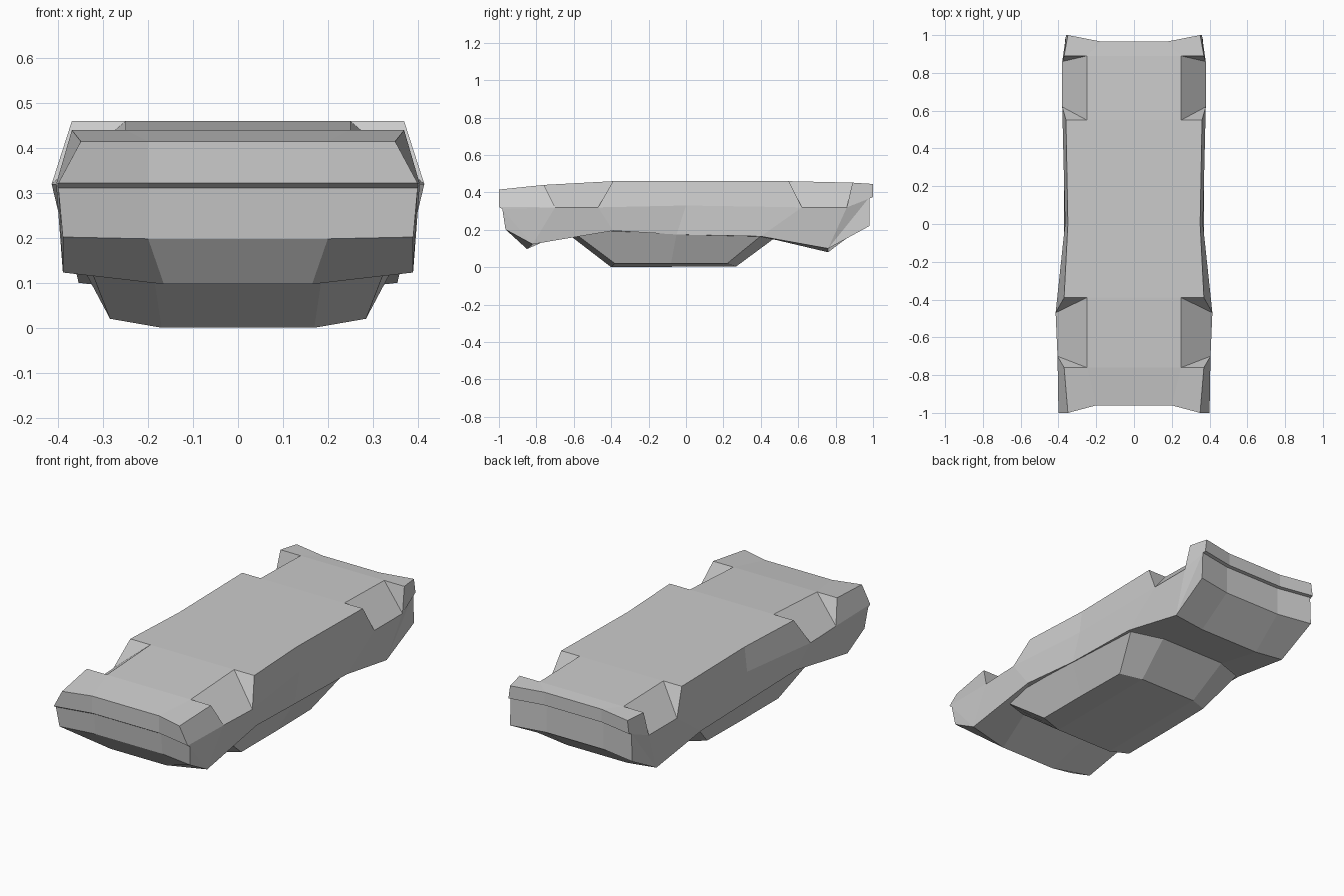
import bpy
import bmesh
from mathutils import Matrix

if "Cube" in bpy.data.objects:
    bpy.data.objects.remove(bpy.data.objects["Cube"], do_unlink=True)

grey = bpy.data.materials.new("plain grey")
grey.use_nodes = True
grey.diffuse_color = (0.6, 0.6, 0.6, 1)
grey.node_tree.nodes["Principled BSDF"].inputs["Base Color"].default_value = grey.diffuse_color


def finish(bm, name):
    """Mirror the half shell across x, close it and make the object."""
    bmesh.ops.mirror(bm, geom=bm.verts[:] + bm.edges[:] + bm.faces[:],
                     matrix=Matrix.Identity(4), axis='X', merge_dist=0.001)
    bmesh.ops.remove_doubles(bm, verts=bm.verts[:], dist=0.0005)
    bmesh.ops.recalc_face_normals(bm, faces=bm.faces[:])
    mesh = bpy.data.meshes.new(name)
    bm.to_mesh(mesh)
    bm.free()
    mesh.materials.append(grey)
    obj = bpy.data.objects.new(name, mesh)
    bpy.context.collection.objects.link(obj)
    return obj


def add_row(bm, points):
    return [bm.verts.new(p) for p in points]


def centre_of(bm, row):
    return [bm.verts.new((0, v.co.y, v.co.z)) for v in row]


def bridge(bm, a, b, skip=()):
    for i in range(len(a) - 1):
        if i not in skip:
            bm.faces.new((a[i], a[i + 1], b[i + 1], b[i]))


# Body shell: lengthwise rows running from nose to tail
bm = bmesh.new()
top_in = add_row(bm, [(.2, -.96, .415), (.25, -.76, .44), (.25, -.39, .46), (.25, 0, .46),
                      (.25, .55, .46), (.25, .89, .452), (.17, .965, .445)])
top_out = add_row(bm, [(.35, -1, .415), (.37, -.76, .44), (.37, -.39, .46), (.35, 0, .46),
                       (.36, .55, .46), (.37, .89, .452), (.35, 1, .445)])
waist = add_row(bm, [(.4, -1, .322), (.405, -.7, .32), (.415, -.47, .32), (.365, 0, .33),
                     (.38, .62, .32), (.38, .86, .32), (.36, 1, .375)])
low_out = add_row(bm, [(.39, -.965, .202), (.39, -.82, .123), (.385, -.39, .195), (.37, -.05, .175),
                       (.37, .4, .165), (.355, .76, .1), (.365, .98, .22)])
low_in = add_row(bm, [(.2, -.93, .198), (.165, -.85, .097), (.2, -.63, .195), (.2, -.05, .175),
                      (.2, .47, .15), (.18, .76, .08), (.17, .945, .22)])
top_mid = centre_of(bm, top_in)
low_mid = centre_of(bm, low_in)

wells = (1, 4)
bridge(bm, top_mid, top_in)
bridge(bm, top_in, top_out, wells)
bridge(bm, top_out, waist, wells)
bridge(bm, low_out, low_in)
bridge(bm, low_in, low_mid)

# Sloped wheel wells
for i in wells:
    bm.faces.new((top_in[i], top_in[i + 1], waist[i + 1], waist[i]))
    for k in (i, i + 1):
        bm.faces.new((top_in[k], top_out[k], waist[k]))

# Nose and tail panels, each with a lip stepping inward
last = len(waist) - 1
steps = {}
for end, inset, drop in ((0, .018, .011), (last, -.02, .002)):
    corner = waist[end].co
    inner = top_in[end].co
    lip_in = bm.verts.new((inner.x, inner.y, corner.z))
    lip_mid = bm.verts.new((0, inner.y, corner.z))
    lip = [waist[end], lip_in, lip_mid]
    step = [bm.verts.new((v.co.x, v.co.y + inset, v.co.z - drop)) for v in lip]
    bridge(bm, [top_out[end], top_in[end], top_mid[end]], lip)
    bridge(bm, lip, step)
    bridge(bm, step, [low_out[end], low_in[end], low_mid[end]])
    steps[end] = step[0]

# Lower flanks
bridge(bm, waist, low_out, (0, last - 1))
bm.faces.new((waist[0], waist[1], low_out[1], low_out[0], steps[0]))
bm.faces.new((waist[last - 1], waist[last], steps[last], low_out[last], low_out[last - 1]))
bmesh.ops.triangulate(bm, faces=[f for f in bm.faces if len(f.verts) > 4])
finish(bm, "body_shell")

# Cabin: tapered block hanging below the body, with a crowned roof
bm = bmesh.new()
roof = add_row(bm, [(0, -.4, 0), (.17, -.4, 0), (.285, -.38, .02), (.285, -.08, .02),
                    (.28, .22, .02), (.17, .27, .005), (0, .27, .005)])
base = add_row(bm, [(0, -.66, .2), (.2, -.66, .2), (.355, -.62, .2), (.37, -.05, .18),
                    (.36, .41, .175), (.2, .5, .175), (0, .5, .175)])
bridge(bm, roof, base)
bm.faces.new((roof[0], roof[1], roof[5], roof[6]))
bm.faces.new(roof[1:6])
bm.faces.new((base[0], base[1], base[5], base[6]))
bm.faces.new(base[1:6])
finish(bm, "cabin")
